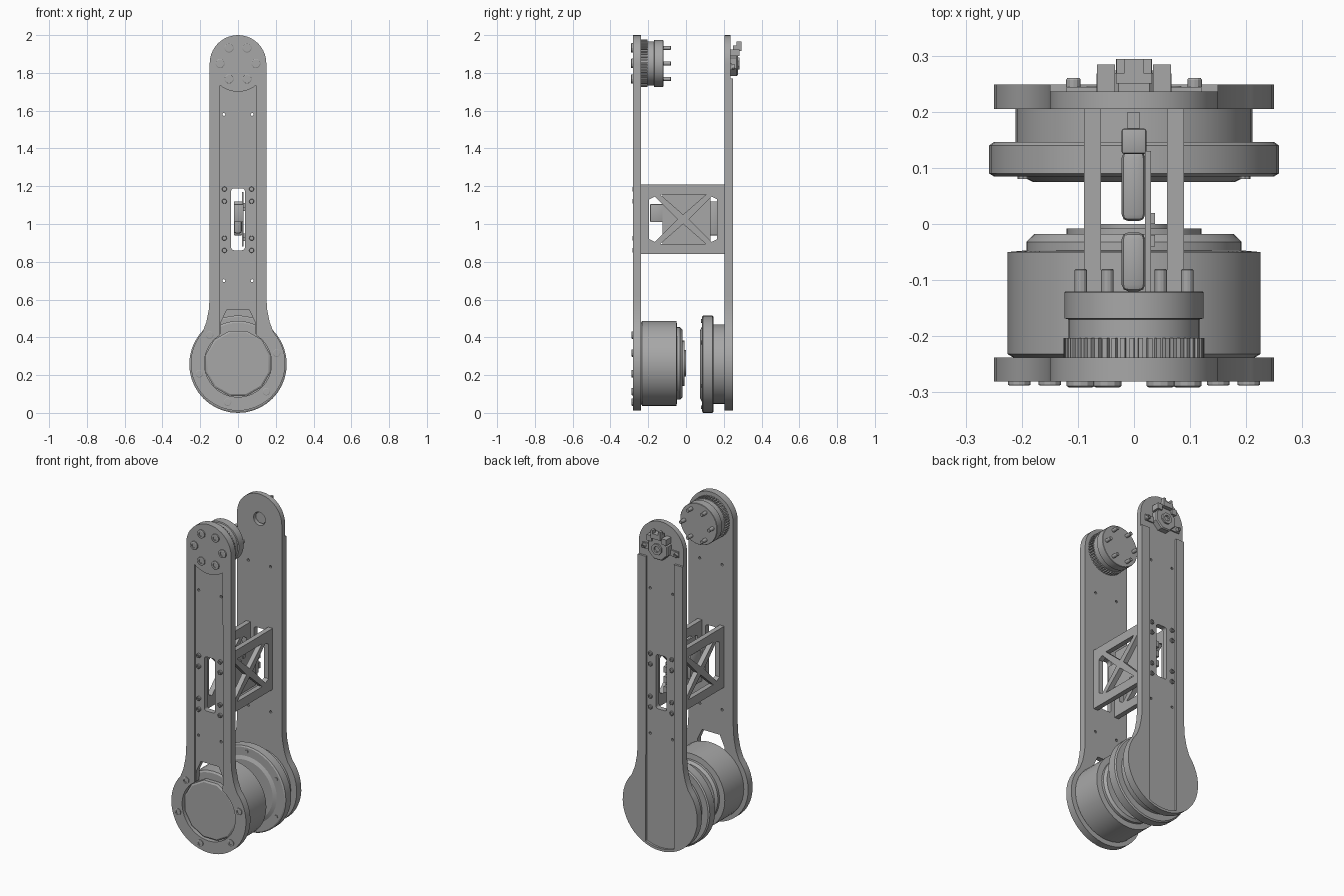
import bpy, bmesh
from math import sin, cos, pi, radians
from mathutils import Matrix

cube = bpy.data.objects.get("Cube")
if cube:
    bpy.data.objects.remove(cube)

grey = bpy.data.materials.new("machined grey")
grey.use_nodes = True
grey.diffuse_color = (0.39, 0.39, 0.39, 1)
grey.node_tree.nodes["Principled BSDF"].inputs["Base Color"].default_value = (0.39, 0.39, 0.39, 1)

HIP, KNEE = 0.262, 1.85          # heights of the two joint axes


def finish(name, mesh, smooth=True):
    bm = bmesh.new()
    bm.from_mesh(mesh)
    bmesh.ops.remove_doubles(bm, verts=bm.verts, dist=1e-5)
    bmesh.ops.recalc_face_normals(bm, faces=bm.faces)
    bm.to_mesh(mesh)
    bm.free()
    mesh.materials.clear()
    mesh.materials.append(grey)
    obj = bpy.data.objects.new(name, mesh)
    bpy.context.collection.objects.link(obj)
    if smooth:
        bpy.ops.object.select_all(action='DESELECT')
        obj.select_set(True)
        bpy.context.view_layer.objects.active = obj
        bpy.ops.object.shade_smooth_by_angle(angle=radians(25))
    return obj


def slab(name, loops, a, b, axis='y'):
    """Flat plate: first loop is the outline, the rest are holes."""
    curve = bpy.data.curves.new(name, 'CURVE')
    curve.dimensions, curve.fill_mode = '2D', 'BOTH'
    curve.extrude = (b - a) / 2
    for pts in loops:
        s = curve.splines.new('POLY')
        s.points.add(len(pts) - 1)
        for p, (u, v) in zip(s.points, pts):
            p.co = (u, v, 0, 1)
        s.use_cyclic_u = True
    temp = bpy.data.objects.new(name, curve)
    mesh = bpy.data.meshes.new_from_object(temp)
    bpy.data.objects.remove(temp)
    mid = (a + b) / 2
    for v in mesh.vertices:
        u, h, w = v.co
        v.co = (u, w + mid, h) if axis == 'y' else (w + mid, u, h)
    return finish(name, mesh)


def lathe(name, profile, x=0, z=0, sides=32, turn=0):
    """Solid of (y, radius) rings around an axis along y."""
    bm = bmesh.new()
    rings = [[bm.verts.new((x + r * cos(turn + 2 * pi * i / sides), y,
                            z + r * sin(turn + 2 * pi * i / sides)))
              for i in range(sides)] for y, r in profile]
    for p, q in zip(rings, rings[1:]):
        for i in range(sides):
            j = (i + 1) % sides
            bm.faces.new((p[i], p[j], q[j], q[i]))
    bm.faces.new(rings[0])
    bm.faces.new(rings[-1])
    mesh = bpy.data.meshes.new(name)
    bm.to_mesh(mesh)
    bm.free()
    return finish(name, mesh)


def box(name, x, y, z, bevel=0.0):
    bm = bmesh.new()
    bmesh.ops.create_cube(bm, size=1)
    for v in bm.verts:
        v.co = [lo + (c + 0.5) * (hi - lo) for c, (lo, hi) in zip(v.co, (x, y, z))]
    if bevel:
        bmesh.ops.bevel(bm, geom=bm.edges[:], offset=bevel, segments=2, profile=0.5, affect='EDGES')
    mesh = bpy.data.meshes.new(name)
    bm.to_mesh(mesh)
    bm.free()
    return finish(name, mesh)


def arc(cx, cz, r, start, end, n):
    angles = [radians(start + (end - start) * i / n) for i in range(n + 1)]
    return [(cx + r * cos(t), cz + r * sin(t)) for t in angles]


def circle(cx, cz, r, n=12):
    return arc(cx, cz, r, 0, 360, n)[:-1]


def screw(name, x, z, y, out, r):
    """Socket head screw: a collar with a sunk hexagon."""
    lathe(name, [(y, r), (y + out * 0.8, r), (y + out, r * 0.85), (y + out, r * 0.5),
                 (y + out * 0.4, r * 0.5)], x, z, 12)


# Link plate outlines
flank = [(0.15, 0.62), (0.154, 0.55), (0.168, 0.48)]
lower = (flank + arc(0, HIP, 0.25, 41, -221, 36)
         + [(-x, z) for x, z in reversed(flank)])
outline = lower + arc(0, KNEE, 0.15, 180, 0, 20)
slot = [p for cx, cz, a in ((0.022, 1.175, 0), (-0.022, 1.175, 90), (-0.022, 0.875, 180),
                            (0.022, 0.875, 270)) for p in arc(cx, cz, 0.014, a, a + 90, 4)]
pin_holes = [circle(s * 0.075, z, 0.008, 8) for s in (-1, 1) for z in (0.7, 1.58)]

# Front link plate: thin web plus raised rim around a long recess
keyhole = [(0.09, 0.48), (0.06, 0.545), (-0.06, 0.545), (-0.09, 0.48)] \
    + arc(0, HIP, 0.178, 122, 418, 36)
recess = [(0.095, 0.5)] + arc(0, KNEE, 0.15, -51, -129, 10) + [(-0.095, 0.5)] \
    + arc(0, HIP, 0.178, 122, 418, 36)
slab("front_link_web", [outline, keyhole, slot] + pin_holes, -0.27, -0.238)
slab("front_link_rim", [outline, recess], -0.281, -0.27)

# Back link plate: web plus raised U-shaped rails
rails = [(0.15, 1.77)] + lower + [(-0.15, 1.77), (-0.095, 1.77)] \
    + arc(0, HIP, 0.235, 246, 294, 10) + [(0.095, 1.77)]
slab("back_link_web", [outline, slot, circle(0, KNEE, 0.04, 16)] + pin_holes, 0.205, 0.236)
slab("back_link_rails", [rails], 0.236, 0.249)

# Lower motor
lathe("motor_housing", [(-0.238, 0.215), (-0.232, 0.225), (-0.05, 0.225), (-0.047, 0.192),
                        (-0.032, 0.192), (-0.018, 0.178), (-0.018, 0.12), (-0.008, 0.12),
                        (-0.008, 0.07), (0, 0.07)], 0, HIP, 40)
lathe("motor_front_cap", [(-0.238, 0.178), (-0.262, 0.178), (-0.268, 0.168)], 0, HIP, 12, pi / 12)
for a in range(15, 316, 60):
    if a != 75:
        t = radians(a)
        screw("motor_screw", 0.212 * cos(t), HIP + 0.212 * sin(t), -0.281, -0.007, 0.02)

# Lower output flange on the back plate
lathe("output_flange", [(0.075, 0.18), (0.085, 0.2), (0.085, 0.25), (0.09, 0.258), (0.14, 0.258),
                        (0.146, 0.25), (0.146, 0.211), (0.205, 0.211)], 0, 0.258, 40)
for i in range(6):
    t = radians(60 * i + 30)
    lathe("flange_bolt", [(0.08, 0.01), (0.09, 0.01)],
          0.228 * cos(t), 0.258 + 0.228 * sin(t), 8)

# Upper pulley with teeth, flange, pins and bolts
teeth = [(r * cos(2 * pi * (i + f) / 48), KNEE + r * sin(2 * pi * (i + f) / 48))
         for i in range(48) for f, r in ((0, 0.126), (0.5, 0.126), (0.55, 0.117), (0.95, 0.117))]
slab("pulley_teeth", [teeth], -0.238, -0.203)
lathe("pulley_hub", [(-0.203, 0.117), (-0.17, 0.117), (-0.168, 0.124), (-0.122, 0.124),
                     (-0.12, 0.122)], 0, KNEE, 40)
for i in range(6):
    t = radians(60 * i)
    x, z = 0.095 * cos(t), KNEE + 0.095 * sin(t)
    lathe("pulley_pin", [(-0.12, 0.011), (-0.082, 0.011), (-0.08, 0.009)], x, z, 12)
    screw("pulley_bolt", x, z, -0.281, -0.01, 0.025)

# Cross-braced spacer plates between the links
windows = [[(-0.135, 1.155), (0.105, 1.155), (-0.015, 1.05)],
           [(-0.135, 0.895), (0.105, 0.895), (-0.015, 1.0)],
           [(-0.195, 1.13), (-0.165, 1.145), (-0.045, 1.025), (-0.165, 0.905), (-0.195, 0.92)],
           [(0.165, 1.13), (0.135, 1.145), (0.015, 1.025), (0.135, 0.905), (0.165, 0.92)]]
frame = [(-0.238, 0.84), (0.205, 0.84), (0.205, 1.21), (-0.238, 1.21)]
for s in (-1, 1):
    slab("spacer_plate", [frame] + windows, s * 0.074 - 0.015, s * 0.074 + 0.015, 'x')
    for z in (0.86, 0.925, 1.12, 1.185):
        screw("spacer_screw_front", s * 0.072, z, -0.27, -0.013, 0.013)
        screw("spacer_screw_back", s * 0.072, z, 0.236, 0.01, 0.013)

# Controller board with components between the spacers
box("controller_board", (0.02, 0.03), (-0.125, 0.13), (0.88, 1.17))
box("upper_component", (-0.022, 0.02), (0.005, 0.13), (0.96, 1.1), 0.012)
box("lower_component", (-0.022, 0.02), (-0.12, -0.015), (0.95, 1.1), 0.012)
box("front_connector", (-0.022, 0.03), (-0.19, -0.12), (1.01, 1.105), 0.004)
box("back_connector", (-0.022, 0.022), (0.125, 0.17), (0.94, 1.12), 0.004)
for z in (0.97, 1.03, 1.09):
    box("back_plug", (-0.012, 0.01), (0.17, 0.2), (z - 0.018, z + 0.018))
for y, z in ((-0.03, 1.08), (0.01, 1.1), (0.01, 0.94), (-0.03, 0.92)):
    box("board_chip", (0.03, 0.037), (y - 0.01, y + 0.01), (z - 0.01, z + 0.01))

# Encoder on the upper back joint
lathe("encoder_body", [(0.222, 0.036), (0.236, 0.036), (0.236, 0.072), (0.268, 0.072),
                       (0.274, 0.066), (0.274, 0.034), (0.284, 0.034), (0.284, 0.018),
                       (0.272, 0.018)], 0, KNEE, 8, pi / 8)
box("encoder_socket", (-0.032, 0.032), (0.25, 0.294), (1.915, 1.945))
for s in (-1, 1):
    box("socket_wall", (s * 0.05 - 0.016, s * 0.05 + 0.016), (0.236, 0.284), (1.89, 1.925))
    box("socket_prong", (s * 0.024 - 0.007, s * 0.024 + 0.007), (0.268, 0.294), (1.945, 1.965))
    box("encoder_ear", (min(s * 0.06, s * 0.12), max(s * 0.06, s * 0.12)), (0.236, 0.244),
        (1.815, 1.85))
    screw("encoder_screw", s * 0.108, 1.832, 0.244, 0.016, 0.013)
